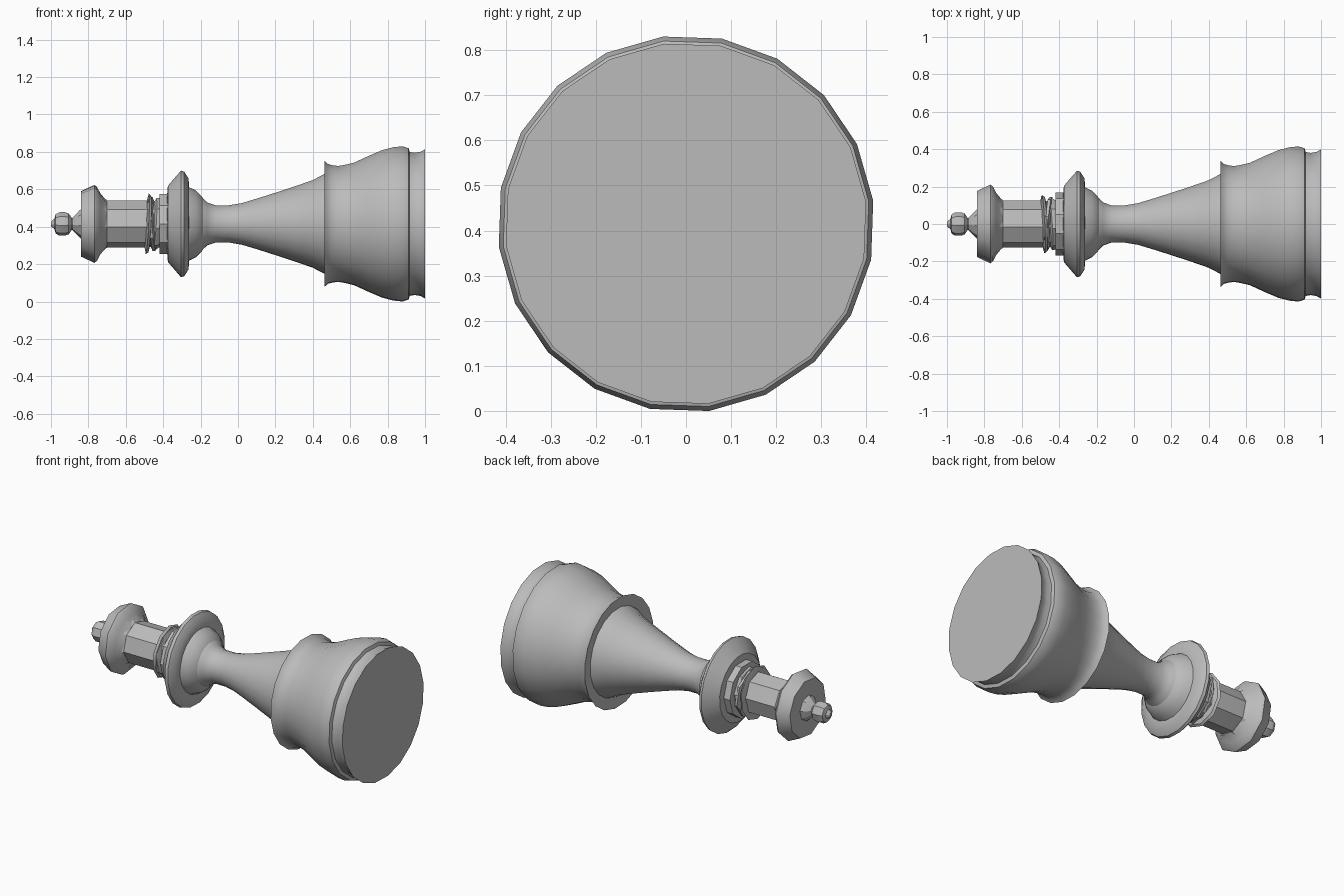
import bpy, bmesh, math
from mathutils import Matrix

if "Cube" in bpy.data.objects:
    bpy.data.objects.remove(bpy.data.objects["Cube"])

AXIS_Z = 0.415  # height of the lying piece's centre line

grey = bpy.data.materials.new("plain_grey")
grey.diffuse_color = (0.5, 0.5, 0.5, 1)
grey.use_nodes = True
grey.node_tree.nodes["Principled BSDF"].inputs["Base Color"].default_value = grey.diffuse_color


def lathe(name, profile, sides, phase=0.0, tilt=0.0, smooth=35):
    """Revolve (x, radius) points about the long axis and cap both ends."""
    bm = bmesh.new()
    rings = []
    for x, r in profile:
        ring = []
        for k in range(sides):
            a = math.radians(phase) + math.tau * k / sides
            ring.append(bm.verts.new((x, r * math.cos(a), r * math.sin(a))))
        rings.append(ring)
    for a, b in zip(rings, rings[1:]):
        for k in range(sides):
            n = (k + 1) % sides
            bm.faces.new((a[k], a[n], b[n], b[k]))
    bm.faces.new(rings[0])
    bm.faces.new(rings[-1])
    if tilt:
        mid = (profile[0][0] + profile[-1][0]) / 2
        rot = (Matrix.Translation((mid, 0, 0)) @ Matrix.Rotation(math.radians(tilt), 4, (0, 0.7, 0.7))
               @ Matrix.Translation((-mid, 0, 0)))
        bmesh.ops.transform(bm, matrix=rot, verts=bm.verts)
    bmesh.ops.recalc_face_normals(bm, faces=bm.faces)
    mesh = bpy.data.meshes.new(name)
    bm.to_mesh(mesh)
    bm.free()
    obj = bpy.data.objects.new(name, mesh)
    obj.location.z = AXIS_Z
    mesh.materials.append(grey)
    bpy.context.collection.objects.link(obj)
    bpy.ops.object.select_all(action='DESELECT')
    obj.select_set(True)
    bpy.context.view_layer.objects.active = obj
    bpy.ops.object.shade_smooth_by_angle(angle=math.radians(smooth))
    return obj


# Foot, bell and overhanging lip
lathe("base", [(1.0, .402), (.975, .388), (.945, .383), (.918, .388), (.912, .408), (.88, .418),
               (.83, .413), (.77, .397), (.70, .367), (.62, .33), (.575, .319), (.535, .312),
               (.505, .316), (.48, .323), (.462, .34), (.466, .30), (.475, .25)], 20, 7)

# Tapered waist
lathe("stem", [(.50, .28), (.46, .268), (.40, .236), (.30, .201), (.20, .168), (.10, .136),
               (.02, .112), (-.05, .10), (-.12, .10), (-.165, .116), (-.195, .145), (-.21, .15)], 20, 7)

# Wide collar disc
lathe("collar", [(-.17, .11), (-.195, .15), (-.225, .18), (-.262, .198), (-.264, .245),
                 (-.288, .282), (-.305, .287), (-.335, .252), (-.375, .205), (-.382, .12)], 20, 7)
lathe("collar_step", [(-.37, .168), (-.42, .168), (-.42, .12)], 10, 0)

# Twisted neck rings
lathe("neck_ring_lower", [(-.41, .125), (-.43, .14), (-.445, .14), (-.455, .12)], 8, 10, 5)
lathe("neck_ring_middle", [(-.44, .12), (-.45, .15), (-.465, .15), (-.475, .12)], 8, 30, -6)
lathe("neck_ring_upper", [(-.465, .12), (-.472, .152), (-.485, .162), (-.495, .12)], 10, 18, 4)

# Faceted head and flared crown
lathe("head", [(-.40, .12), (-.50, .127), (-.70, .127), (-.715, .14)], 8, 7, smooth=20)
lathe("crown", [(-.70, .122), (-.71, .135), (-.735, .165), (-.755, .203), (-.768, .212),
                (-.84, .178)], 10, 7)

# Finial
lathe("finial_cone", [(-.83, .085), (-.845, .075), (-.885, .033), (-.91, .03)], 8, 7, smooth=20)
lathe("finial_knob", [(-.89, .034), (-.905, .056), (-.925, .063), (-.955, .063), (-.975, .052),
                      (-.982, .028), (-1.0, .012)], 8, 7, smooth=20)
